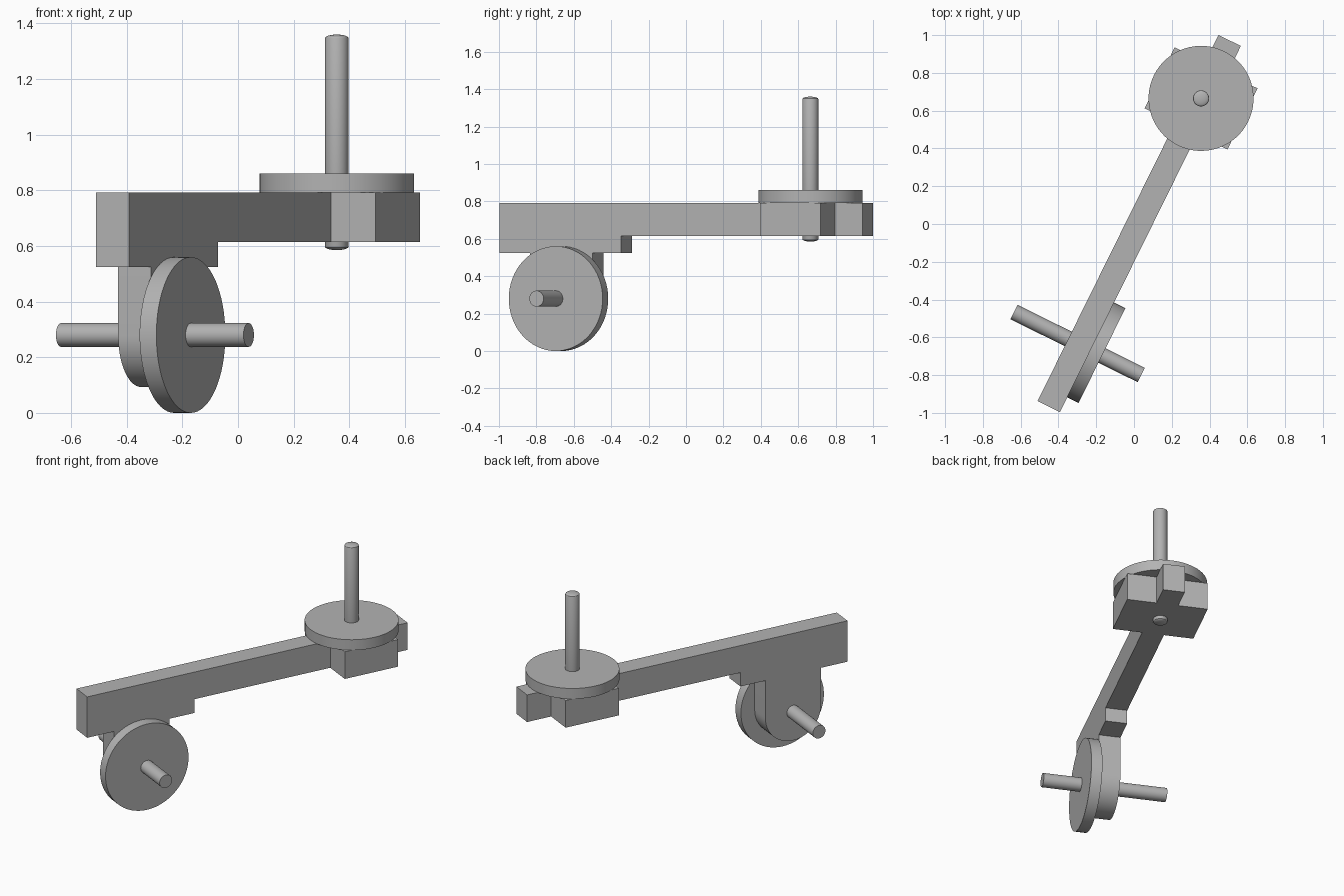
import bpy, bmesh, math
from mathutils import Matrix, Vector

cube = bpy.data.objects.get("Cube")
if cube:
    bpy.data.objects.remove(cube, do_unlink=True)

grey = bpy.data.materials.new("plain grey")
grey.use_nodes = True
COLOUR = (0.45, 0.45, 0.45, 1)
grey.diffuse_color = COLOUR
grey.node_tree.nodes["Principled BSDF"].inputs["Base Color"].default_value = COLOUR

# Local frame: y runs along the beam, origin under the upright post
PLACE = Matrix.Translation((0.355, 0.665, 0)) @ Matrix.Rotation(math.radians(-26.3), 4, "Z")
HALF = 0.066         # half the beam width
AXLE_Y, AXLE_Z = -1.453, 0.28
WHEEL_R, ROD_R = 0.278, 0.0425


def finish(name, bm):
    bmesh.ops.recalc_face_normals(bm, faces=bm.faces)
    bm.transform(PLACE)
    mesh = bpy.data.meshes.new(name)
    bm.to_mesh(mesh)
    bm.free()
    mesh.materials.append(grey)
    obj = bpy.data.objects.new(name, mesh)
    bpy.context.collection.objects.link(obj)
    bpy.ops.object.select_all(action="DESELECT")
    obj.select_set(True)
    bpy.context.view_layer.objects.active = obj
    bpy.ops.object.shade_smooth_by_angle(angle=math.radians(25))
    return obj


def side_plate(name, outline, x0, x1):
    """Extrude a (y, z) outline across the beam from x0 to x1."""
    bm = bmesh.new()
    face = bm.faces.new([bm.verts.new((x0, y, z)) for y, z in outline])
    new = bmesh.ops.extrude_face_region(bm, geom=[face])["geom"]
    verts = [g for g in new if isinstance(g, bmesh.types.BMVert)]
    bmesh.ops.translate(bm, verts=verts, vec=(x1 - x0, 0, 0))
    return finish(name, bm)


def lathe(name, profile, matrix=Matrix(), steps=64):
    """Revolve a (radius, height) profile that starts and ends on the axis."""
    bm = bmesh.new()
    verts = [bm.verts.new((r, 0, h)) for r, h in profile]
    edges = [bm.edges.new(pair) for pair in zip(verts, verts[1:])]
    bmesh.ops.spin(bm, geom=verts + edges, axis=(0, 0, 1), cent=(0, 0, 0),
                   angle=math.tau, steps=steps)
    bmesh.ops.remove_doubles(bm, verts=bm.verts, dist=0.0001)
    bm.transform(matrix)
    return finish(name, bm)


def disc(radius, low, high):
    return [(0, low), (radius, low), (radius, high), (0, high)]


# Beam with its deeper front end
side_plate("beam", [(-1.82, 0.525), (-1.097, 0.525), (-1.097, 0.615),
                    (0.342, 0.615), (0.342, 0.792), (-1.82, 0.792)], -HALF, HALF)

# Blocks on both sides of the beam under the turntable
block = [(-0.18, 0.615), (0.18, 0.615), (0.18, 0.792), (-0.18, 0.792)]
for side, name in ((1, "left_block"), (-1, "right_block")):
    side_plate(name, block, side * HALF, side * 0.245)

# Turntable and upright post with shallow domed ends
lathe("turntable", disc(WHEEL_R, 0.792, 0.86))
dome = [(ROD_R * math.cos(a), 0.013 * math.sin(a))
        for a in (i * math.pi / 12 for i in range(7))]
dome[-1] = (0, 0.013)
lathe("post", [(r, 0.598 - h) for r, h in reversed(dome)]
      + [(r, 1.347 + h) for r, h in dome])

# Hanging bracket with a rounded lower end
R = 0.187
arc = [math.pi * (1 + i / 32) for i in range(33)]
side_plate("wheel_bracket", [(AXLE_Y - R, 0.525)]
           + [(AXLE_Y + R * math.cos(a), AXLE_Z + R * math.sin(a)) for a in arc]
           + [(AXLE_Y + R, 0.525)], -HALF, HALF)

# Wheel and axle, turned to lie across the beam
across = Matrix.Translation((0, AXLE_Y, AXLE_Z)) @ Matrix.Rotation(math.pi / 2, 4, "Y")
lathe("wheel", disc(AXLE_Z, HALF, 0.133), across)
lathe("axle", disc(ROD_R, -0.387, 0.365), across)
